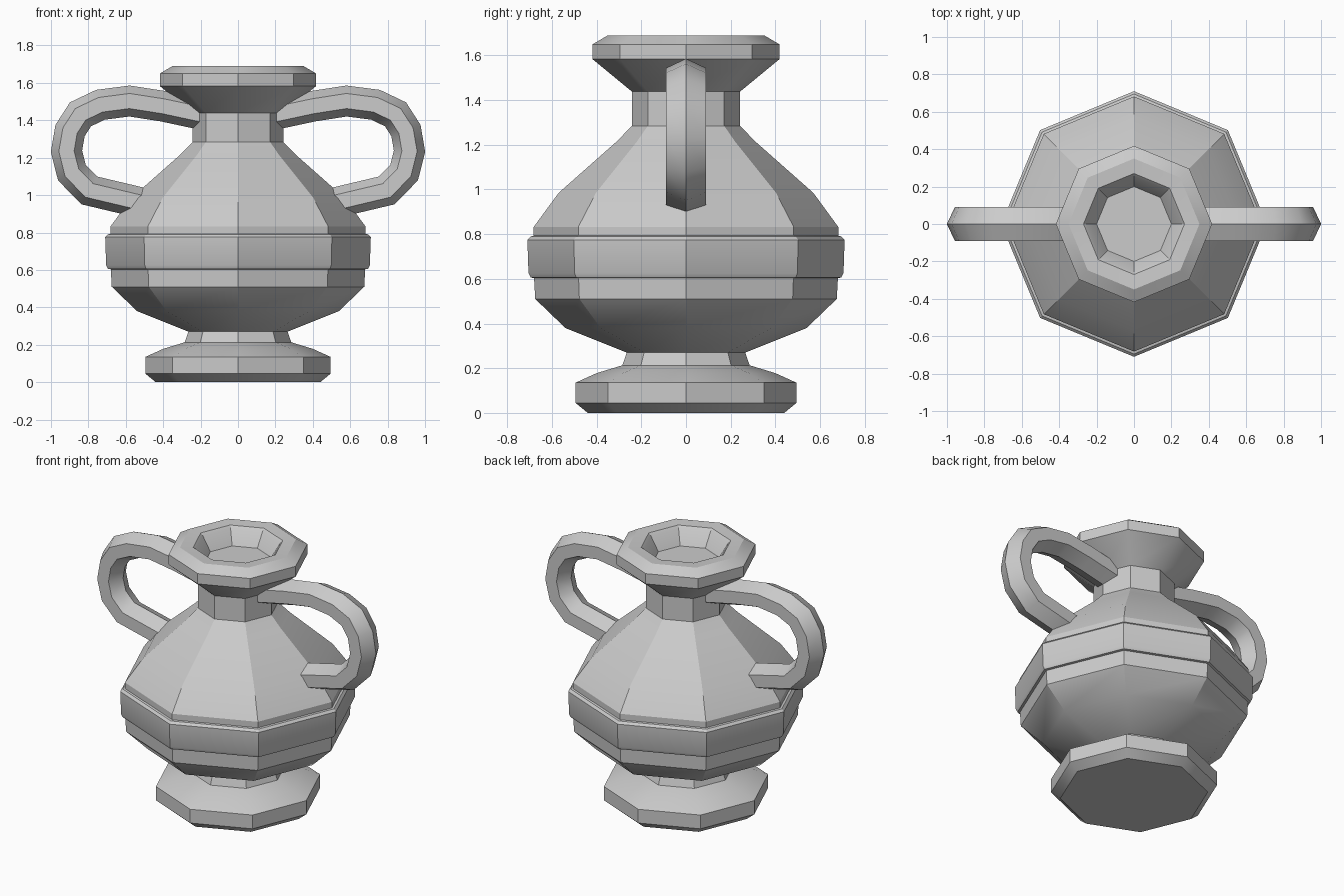
import bpy, bmesh, math
from mathutils import Vector

if "Cube" in bpy.data.objects:
    bpy.data.objects.remove(bpy.data.objects["Cube"])


def loft(name, rings, mirror=False):
    """Skin a list of vertex rings and cap both ends."""
    bm = bmesh.new()
    loops = [[bm.verts.new(p) for p in ring] for ring in rings]
    n = len(loops[0])
    for a, b in zip(loops, loops[1:]):
        for i in range(n):
            j = (i + 1) % n
            bm.faces.new((a[i], a[j], b[j], b[i]))
    bm.faces.new(loops[0][::-1])
    bm.faces.new(loops[-1])
    bmesh.ops.recalc_face_normals(bm, faces=bm.faces)
    mesh = bpy.data.meshes.new(name)
    bm.to_mesh(mesh)
    bm.free()
    obj = bpy.data.objects.new(name, mesh)
    bpy.context.collection.objects.link(obj)
    bpy.ops.object.select_all(action='DESELECT')
    obj.select_set(True)
    bpy.context.view_layer.objects.active = obj
    bpy.ops.object.shade_smooth_by_angle(angle=math.radians(30))
    if mirror:
        mod = obj.modifiers.new("Mirror", 'MIRROR')
        mod.use_mirror_merge = False
    return obj


def octagon(r, z):
    return [(r * math.cos(k * math.pi / 4), r * math.sin(k * math.pi / 4), z)
            for k in range(8)]


# Vase: octagonal profile from foot, over belly and belt, to lip and inner floor
profile = [
    (0.44, 0.0), (0.495, 0.045), (0.495, 0.135), (0.40, 0.178), (0.285, 0.213),
    (0.265, 0.27), (0.54, 0.38), (0.675, 0.51), (0.68, 0.603),
    (0.695, 0.606), (0.705, 0.625), (0.71, 0.775), (0.695, 0.79), (0.682, 0.793),
    (0.682, 0.832), (0.57, 0.985), (0.31, 1.215), (0.242, 1.285), (0.242, 1.438),
    (0.418, 1.583), (0.418, 1.65), (0.35, 1.69), (0.27, 1.685), (0.255, 1.67),
    (0.20, 1.58),
]
loft("vase_body", [octagon(r, z) for r, z in profile])

# Handles: hexagonal section swept along a path in the xz plane, mirrored
path = [Vector(p) for p in (
    (0.19, 1.43), (0.40, 1.475), (0.58, 1.503), (0.735, 1.483), (0.842, 1.432),
    (0.898, 1.345), (0.917, 1.235), (0.888, 1.12), (0.795, 1.025), (0.50, 0.955))]
section = [(0.082, 0), (0.04, 0.09), (-0.04, 0.09),
           (-0.082, 0), (-0.04, -0.09), (0.04, -0.09)]
rings = []
for i, p in enumerate(path):
    t_in = (p - path[max(i - 1, 0)]) if i else path[1] - p
    t_out = (path[i + 1] - p) if i < len(path) - 1 else t_in
    t_in, t_out = t_in.normalized(), t_out.normalized()
    tangent = (t_in + t_out).normalized()
    out = Vector((-tangent.y, tangent.x)) / tangent.dot(t_in)
    rings.append([(p.x + out.x * u, v, p.y + out.y * u) for u, v in section])
loft("handles", rings, mirror=True)
